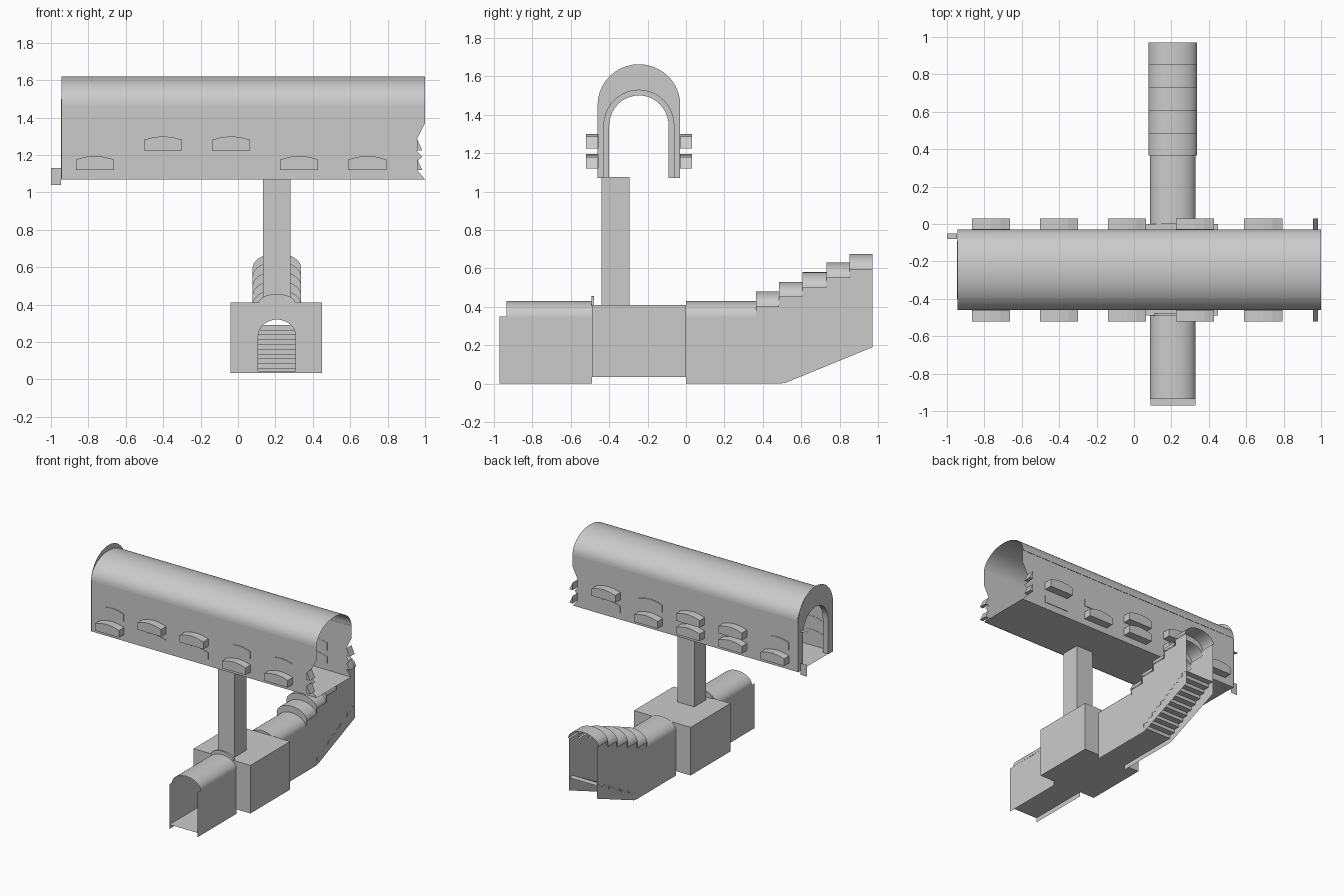
import bpy
from math import sin, cos, pi, radians

if "Cube" in bpy.data.objects:
    bpy.data.objects.remove(bpy.data.objects["Cube"])


def mesh(name, verts, faces, smooth=False):
    me = bpy.data.meshes.new(name)
    me.from_pydata(verts, [], faces)
    me.update()
    ob = bpy.data.objects.new(name, me)
    bpy.context.collection.objects.link(ob)
    bpy.context.view_layer.objects.active = ob
    for o in bpy.context.selected_objects:
        o.select_set(False)
    ob.select_set(True)
    if smooth:
        bpy.ops.object.shade_smooth_by_angle(angle=radians(35))
    return ob


def place(axis, a, b, c):
    """Point with profile coords (a, b=z) at distance c along the axis."""
    return (c, a, b) if axis == 'x' else (a, c, b)


def loft(name, rings, smooth=True):
    n = len(rings[0])
    faces = [(r * n + i, r * n + i + 1, (r + 1) * n + i + 1, (r + 1) * n + i)
             for r in range(len(rings) - 1) for i in range(n - 1)]
    return mesh(name, [p for r in rings for p in r], faces, smooth)


def prism(name, pts, axis, c0, c1):
    n = len(pts)
    verts = [place(axis, a, b, c) for c in (c0, c1) for a, b in pts]
    faces = [tuple(range(n))[::-1], tuple(range(n, 2 * n))]
    faces += [(i, (i + 1) % n, n + (i + 1) % n, n + i) for i in range(n)]
    ob = mesh(name, verts, faces)
    import bmesh
    bm = bmesh.new()
    bm.from_mesh(ob.data)
    bmesh.ops.recalc_face_normals(bm, faces=bm.faces)
    bm.to_mesh(ob.data)
    bm.free()
    return ob


def box(name, x, y, z):
    return prism(name, [(x[0], z[0]), (x[1], z[0]), (x[1], z[1]), (x[0], z[1])], 'y', *y)


def sheet(name, pts, axis, c):
    return mesh(name, [place(axis, a, b, c) for a, b in pts], [tuple(range(len(pts)))])


def arc(mid, half, spring, rise, n=20):
    return [(mid - half * cos(pi * i / n), spring + rise * sin(pi * i / n)) for i in range(n + 1)]


def doorway(mid, half, bottom, spring, rise):
    return [(mid - half, bottom)] + arc(mid, half, spring, rise) + [(mid + half, bottom)]


def frame(name, axis, c, outer, inner):
    return loft(name, [[place(axis, a, b, c) for a, b in p] for p in (outer, inner)], False)


def floor(name, x, y, z):
    return mesh(name, [(x[0], y[0], z), (x[1], y[0], z), (x[1], y[1], z), (x[0], y[1], z)],
                [(0, 1, 2, 3)])


# Upper tunnel: roof, floor and walls with a broken end at the cut windows
YM = -0.245
loft("upper_roof", [[place('x', a, b, x) for a, b in arc(YM, 0.215, 1.47, 0.15, 28)]
                    for x in (-0.945, 1.0)])
floor("upper_floor", (-0.945, 1.0), (YM - 0.21, YM + 0.21), 1.072)
wall = [(-0.945, 1.07), (1.0, 1.07), (0.957, 1.12), (0.957, 1.165), (0.985, 1.19),
        (0.957, 1.22), (0.957, 1.285), (1.0, 1.37), (1.0, 1.47), (-0.945, 1.47)]
for s in (-1, 1):
    sheet("upper_wall", wall, 'y', YM + s * 0.213)

# Portal at the closed end with its inner lip and small tabs
opening = doorway(YM, 0.155, 1.07, 1.34, 0.16)
frame("upper_portal", 'x', -0.947, doorway(YM, 0.215, 1.07, 1.45, 0.212), opening)
frame("upper_portal_trim", 'x', -0.90, doorway(YM, 0.185, 1.07, 1.34, 0.19), opening)
loft("upper_portal_lip", [[place('x', a, b, x) for a, b in opening] for x in (-0.947, -0.90)])
sheet("portal_tab", [(-1.0, 1.04), (-0.947, 1.04), (-0.947, 1.13), (-1.0, 1.13)], 'y', -0.06)
floor("portal_shelf", (-1.0, -0.947), (-0.08, -0.05), 1.38)

# Window boxes: a shallow arched outline, either projecting or flush
UP, LOW = 1.225, 1.12
raised = {-1: [(LOW,), (UP,), (UP,), (LOW,), (LOW,)],
          1: [(LOW,), (UP, LOW), (UP, LOW), (LOW,), (UP,)]}
for s in (-1, 1):
    for i in range(5):
        xc = -0.765 + 0.364 * i
        for z in (UP, LOW):
            outline = [(xc - 0.102, z), (xc + 0.102, z), (xc + 0.102, z + 0.056),
                       (xc + 0.05, z + 0.07), (xc, z + 0.075), (xc - 0.05, z + 0.07),
                       (xc - 0.102, z + 0.056)]
            depth = 0.275 if z in raised[s][i] else 0.218
            prism("window", outline, 'y', YM + s * 0.211, YM + s * depth)
    # remains of the cut windows at the broken end
    for z in (UP, LOW):
        prism("broken_window", [(0.957, z), (0.985, z), (0.957, z + 0.06)], 'y',
              YM + s * 0.213, YM + s * 0.275)

# Support column
box("column", (0.135, 0.28), (-0.44, -0.295), (0.40, 1.075))

# Junction block with a passage cut through it
XM = 0.208
hall = box("junction_block", (-0.04, 0.45), (-0.49, 0.0), (0.035, 0.41))
cutter = prism("passage_cutter", doorway(XM, 0.1, 0.045, 0.23, 0.09), 'y', -0.6, 0.1)
cutter.hide_render = True
bpy.context.view_layer.objects.active = hall
mod = hall.modifiers.new("passage", 'BOOLEAN')
mod.object = cutter
mod.operation = 'DIFFERENCE'
mod.solver = 'EXACT'
bpy.ops.object.modifier_apply(modifier=mod.name)
bpy.data.objects.remove(cutter)
for y in (-0.492, 0.002):
    frame("junction_portal", 'y', y, doorway(XM, 0.122, 0.035, 0.345, 0.11 if y < 0 else 0.085),
          doorway(XM, 0.1, 0.045, 0.23, 0.09))
prism("portal_crest", arc(XM, 0.1, 0.405, 0.052), 'y', -0.492, -0.478)

# Front tunnel
loft("front_roof", [[place('y', a, b, y) for a, b in arc(XM, 0.122, 0.35, 0.08)]
                    for y in (-0.935, -0.49)])
floor("front_floor", (XM - 0.12, XM + 0.12), (-0.97, -0.49), 0.035)

# Rear tunnel: stepped roof made of rising bands
ys = [0.0, 0.365, 0.485, 0.605, 0.73, 0.85, 0.97]
zs = [0.35, 0.40, 0.45, 0.50, 0.55, 0.595]
rings, top = [], []
for i, z in enumerate(zs):
    half = 0.122 if i == 0 else 0.13
    for y in (ys[i], ys[i + 1]):
        rings.append([place('y', a, b, y) for a, b in arc(XM, half, z, 0.08)])
        top.append((y, z + 0.002))
loft("stair_roof", rings)
floor("rear_floor", (XM - 0.12, XM + 0.12), (0.0, 0.5), 0.035)

# Side walls of both tunnels
for s in (-1, 1):
    x = XM + s * 0.121
    sheet("front_wall", [(-0.97, 0), (-0.49, 0), (-0.49, 0.35), (-0.97, 0.35)], 'x', x)
    sheet("rear_wall", [(0, 0), (0.48, 0), (0.515, 0.004), (0.55, 0.018), (0.97, 0.19)]
          + top[::-1], 'x', x)

# Staircase as a folded sheet
steps, n = [], 10
for i in range(n):
    y = 0.5 + 0.047 * i
    steps += [(y, 0.035 + 0.0255 * i), (y, 0.035 + 0.0255 * (i + 1))]
steps.append((0.97, 0.29))
loft("stairs", [[(XM + s * 0.1225, y, z) for y, z in steps] for s in (-1, 1)], False)
